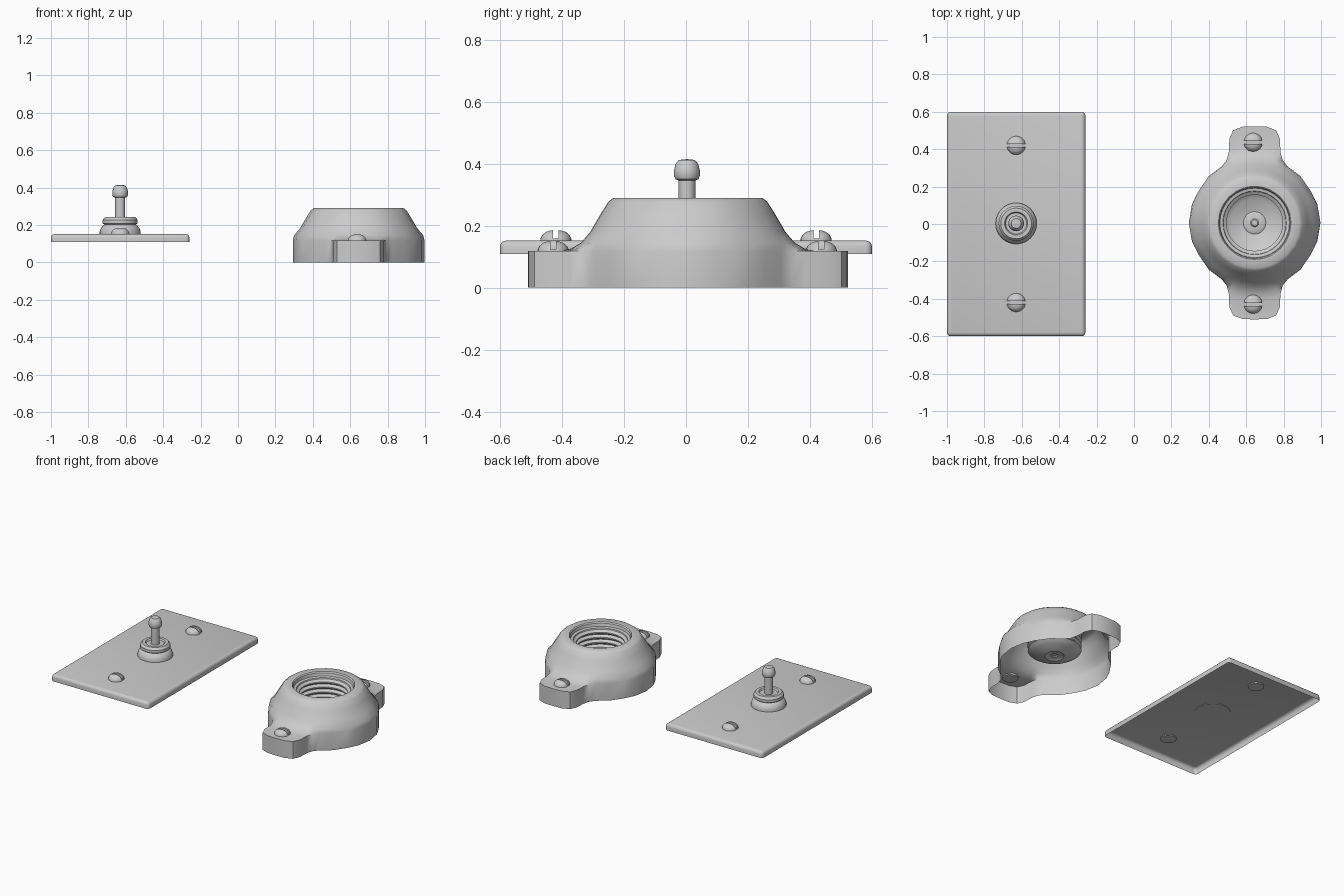
import bpy, bmesh
from math import sin, cos, pi, hypot, radians
from mathutils import Matrix

if "Cube" in bpy.data.objects:
    bpy.data.objects.remove(bpy.data.objects["Cube"], do_unlink=True)

grey = bpy.data.materials.new("light_grey")
grey.use_nodes = True
grey.diffuse_color = (0.6, 0.6, 0.6, 1)
grey.node_tree.nodes["Principled BSDF"].inputs["Base Color"].default_value = (0.6, 0.6, 0.6, 1)


def finish(bm, name, location, angle=35):
    """Turn a bmesh into a shaded, coloured object."""
    mesh = bpy.data.meshes.new(name)
    bm.to_mesh(mesh)
    bm.free()
    mesh.materials.append(grey)
    obj = bpy.data.objects.new(name, mesh)
    obj.location = location
    bpy.context.collection.objects.link(obj)
    bpy.ops.object.select_all(action='DESELECT')
    obj.select_set(True)
    bpy.context.view_layer.objects.active = obj
    bpy.ops.object.shade_smooth_by_angle(angle=radians(angle))
    return obj


def loft(bm, rings, cap=False):
    """Skin a stack of equally long rings of points."""
    rows = [[bm.verts.new(p) for p in ring] for ring in rings]
    n = len(rows[0])
    for a, b in zip(rows, rows[1:]):
        for i in range(n):
            j = (i + 1) % n
            bm.faces.new((a[i], a[j], b[j], b[i]))
    if cap:
        bm.faces.new(rows[0][::-1])
    bmesh.ops.remove_doubles(bm, verts=bm.verts[:], dist=0.0004)


def lathe(bm, profile, cap=False, n=32):
    loft(bm, [[(r * cos(2 * pi * i / n), r * sin(2 * pi * i / n), z)
               for i in range(n)] for r, z in profile], cap)


def screw(name, location):
    """Domed screw head with a slot along x."""
    bm = bmesh.new()
    lathe(bm, [(0.047, -0.004), (0.047, 0.009), (0, 0.009)], cap=True, n=24)
    dome = [(0.05, -0.003), (0.05, 0.008), (0.044, 0.02), (0.032, 0.03), (0.016, 0.035), (0, 0.036)]
    for side in (1, -1):
        half = bmesh.new()
        lathe(half, dome, cap=True, n=24)
        cut = bmesh.ops.bisect_plane(half, geom=half.verts[:] + half.edges[:] + half.faces[:],
                                     plane_co=(0, side * 0.009, 0), plane_no=(0, side, 0),
                                     clear_inner=True)
        bmesh.ops.holes_fill(half, edges=[e for e in half.edges if e.is_boundary])
        bmesh.ops.recalc_face_normals(half, faces=half.faces[:])
        temp = bpy.data.meshes.new("half_head")
        half.to_mesh(temp)
        half.free()
        bm.from_mesh(temp)
        bpy.data.meshes.remove(temp)
    return finish(bm, name, location)


# Wall plate: thin shell, rounded above and open below
bm = bmesh.new()
bmesh.ops.create_cube(bm, size=1, matrix=Matrix.Diagonal((0.74, 1.2, 0.044, 1)))
corners = [e for e in bm.edges if abs(e.verts[0].co.z - e.verts[1].co.z) > 0.01]
bmesh.ops.bevel(bm, geom=corners, offset=0.02, segments=3, profile=0.5, affect='EDGES')
top = max(bm.faces, key=lambda f: f.calc_center_median().z)
bmesh.ops.bevel(bm, geom=top.edges[:], offset=0.019, segments=3, profile=0.5, affect='EDGES')
bottom = min(bm.faces, key=lambda f: f.calc_center_median().z)
bmesh.ops.delete(bm, geom=[bottom], context='FACES')
finish(bm, "wall_plate", (-0.63, 0, 0.13))

# Toggle: stepped collar, then the lever with its rounded tip
bm = bmesh.new()
lathe(bm, [(0.11, -0.003), (0.11, 0.012), (0.104, 0.03), (0.092, 0.044), (0.084, 0.05),
           (0.094, 0.057), (0.094, 0.075), (0.082, 0.09), (0.062, 0.09), (0.056, 0.08),
           (0, 0.08)], cap=True)
finish(bm, "toggle_collar", (-0.63, 0.003, 0.152))
bm = bmesh.new()
lathe(bm, [(0.027, 0.22), (0.027, 0.346), (0.037, 0.35), (0.042, 0.362), (0.042, 0.378),
           (0.036, 0.4), (0.026, 0.412), (0, 0.415)], cap=True, n=24)
finish(bm, "toggle_lever", (-0.63, 0.003, 0))

# Socket body: outline with two lobes, mirrored from one quarter
CENTRE = (0.645, 0.006, 0)
quarter = [(0.352, 0), (0.335, 0.1), (0.3, 0.17), (0.245, 0.25), (0.178, 0.3), (0.15, 0.335),
           (0.138, 0.38), (0.135, 0.45), (0.115, 0.495), (0.065, 0.514), (0, 0.516)]
half = quarter + [(-x, y) for x, y in quarter[-2::-1]]
outline = half + [(x, -y) for x, y in half[-2:0:-1]]


def ring(limit, z):
    """Outline pulled in to a circle; points already inside stay on the ledge."""
    points = []
    for x, y in outline:
        r = hypot(x, y)
        k = min(1, limit / r)
        points.append((x * k, y * k, z if k < 1 else 0.118))
    return points


bm = bmesh.new()
loft(bm, [[(x, y, 0) for x, y in outline], ring(1, 0.118), ring(0.41, 0.118), ring(0.375, 0.127),
          ring(0.345, 0.145), ring(0.315, 0.18), ring(0.28, 0.24), ring(0.256, 0.278),
          ring(0.24, 0.29), ring(0.195, 0.29)])
finish(bm, "socket_body", CENTRE, 40)

# Threaded cup: rolled lip, ridges and a stepped floor
bm = bmesh.new()
profile = [(0.2, 0.289), (0.19, 0.282), (0.186, 0.262), (0.17, 0.258)]
for i in range(4):
    z = 0.25 - i * 0.034
    profile += [(0.168, z), (0.15, z - 0.012), (0.15, z - 0.02), (0.166, z - 0.03)]
profile += [(0.148, 0.105), (0.13, 0.094), (0.06, 0.076), (0.05, 0.082), (0.022, 0.082),
            (0.016, 0.088), (0, 0.088)]
lathe(bm, [(r, z) for r, z in profile])
for f in bm.faces:
    if f.calc_center_median().z > 0.28 and f.normal.z < 0:
        f.normal_flip()
finish(bm, "threaded_cup", CENTRE)

# Fixing screws on the plate and on the socket lobes
for place, y in (("back", 0.42), ("front", -0.42)):
    screw(place + "_plate_screw", (-0.63, y, 0.15))
    screw(place + "_socket_screw", (0.637, y * 1.03 + 0.004, 0.115))
